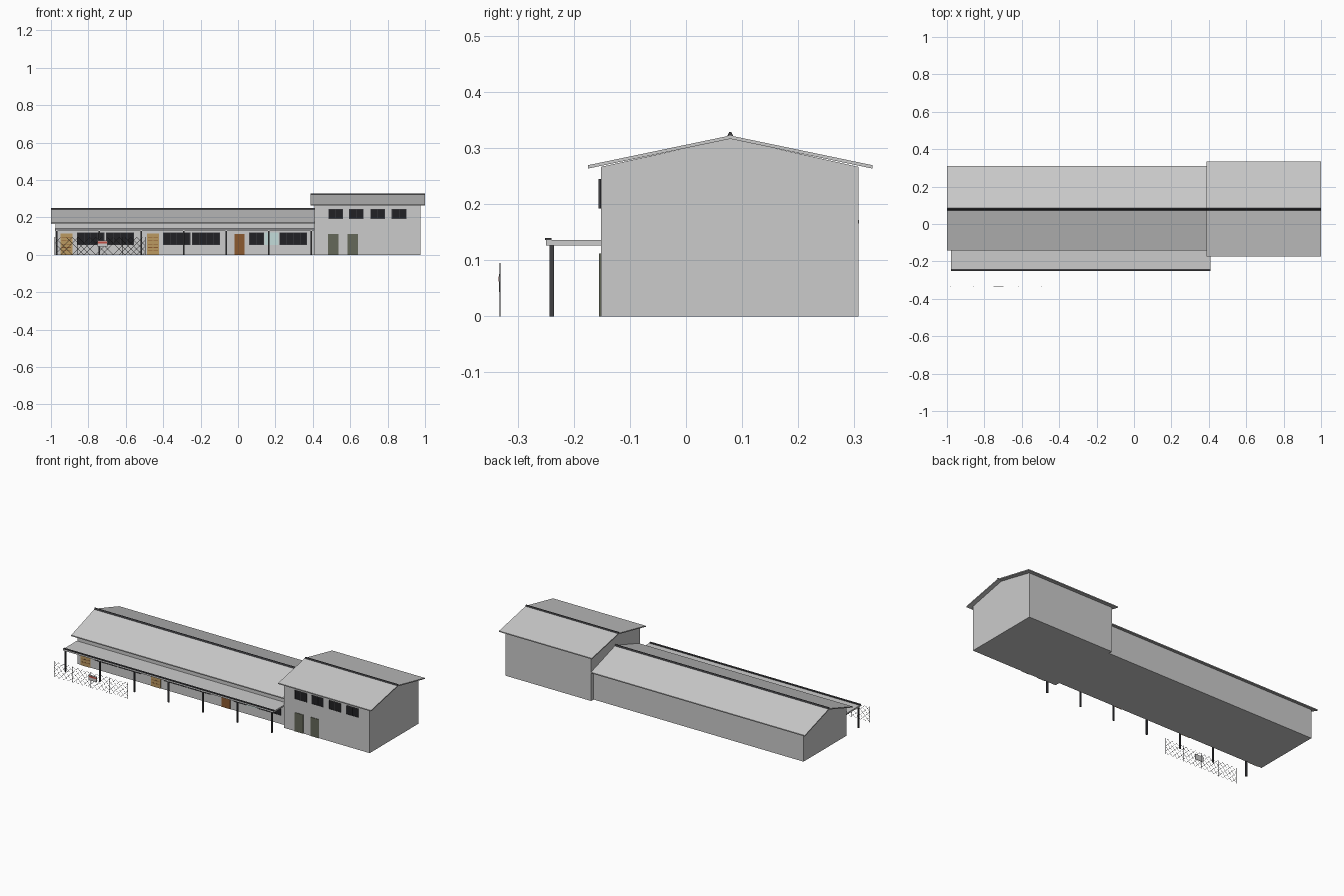
import bpy, bmesh

if "Cube" in bpy.data.objects:
    bpy.data.objects.remove(bpy.data.objects["Cube"])

def material(name, rgb):
    m = bpy.data.materials.new(name)
    m.diffuse_color = (*rgb, 1)
    m.use_nodes = True
    m.node_tree.nodes["Principled BSDF"].inputs["Base Color"].default_value = m.diffuse_color
    return m

DARK = material("dark_metal", (0.05, 0.05, 0.055))
GLASS = material("dark_glass", (0.015, 0.015, 0.018))
TAN = material("tan_wood", (0.50, 0.32, 0.12))
BROWN = material("brown_wood", (0.26, 0.10, 0.03))
OLIVE = material("olive_door", (0.13, 0.14, 0.10))
PALE = material("pale_glass", (0.55, 0.72, 0.70))
RED = material("red_paint", (0.55, 0.08, 0.06))

def finish(name, bm, mat=None):
    bmesh.ops.recalc_face_normals(bm, faces=bm.faces)
    me = bpy.data.meshes.new(name)
    bm.to_mesh(me)
    bm.free()
    ob = bpy.data.objects.new(name, me)
    bpy.context.collection.objects.link(ob)
    if mat:
        me.materials.append(mat)
    return ob

def boxes(name, items, mat=None):
    """One object from boxes given as (x0, x1, y0, y1, z0, z1)."""
    bm = bmesh.new()
    for x0, x1, y0, y1, z0, z1 in items:
        for v in bmesh.ops.create_cube(bm, size=1)["verts"]:
            v.co = ((x0 + x1) / 2 + v.co.x * (x1 - x0),
                    (y0 + y1) / 2 + v.co.y * (y1 - y0),
                    (z0 + z1) / 2 + v.co.z * (z1 - z0))
    return finish(name, bm, mat)

def prism(name, profile, x0, x1, mat=None):
    """Extrude a (y, z) profile along x."""
    bm = bmesh.new()
    f = bm.faces.new([bm.verts.new((x0, y, z)) for y, z in profile])
    ext = bmesh.ops.extrude_face_region(bm, geom=[f])["geom"]
    bmesh.ops.translate(bm, vec=(x1 - x0, 0, 0),
                        verts=[g for g in ext if isinstance(g, bmesh.types.BMVert)])
    return finish(name, bm, mat)

RIDGE = 0.079

def block(name, wx, wy, wall_z, gable_z, rx, ry, eave_z, top_z, t=0.006):
    """Gabled walls, roof slabs and ridge cap."""
    prism(name + "_walls", [(wy[0], 0), (wy[1], 0), (wy[1], wall_z),
                            (RIDGE, gable_z), (wy[0], wall_z)], *wx)
    prism(name + "_roof", [(ry[0], eave_z), (RIDGE, top_z), (ry[1], eave_z),
                           (ry[1], eave_z - t), (RIDGE, top_z - t), (ry[0], eave_z - t)], *rx)
    prism(name + "_ridge_cap", [(RIDGE - 0.006, top_z - 0.002), (RIDGE + 0.006, top_z - 0.002),
                                (RIDGE + 0.002, top_z + 0.006), (RIDGE - 0.002, top_z + 0.006)],
          *rx, DARK)

WALL, HALL = -0.122, -0.152
block("long_wing", (-0.975, 0.415), (WALL, 0.285), 0.172, 0.24,
      (-1.0, 0.41), (-0.143, 0.309), 0.172, 0.245)
block("tall_hall", (0.41, 0.975), (HALL, 0.308), 0.267, 0.318,
      (0.388, 1.0), (-0.175, 0.333), 0.270, 0.323)

def window(name, x0, x1, z0, z1, y, panes):
    """Dark pane with a raised frame and mullions."""
    boxes(name + "_glass", [(x0, x1, y - 0.002, y + 0.002, z0, z1)], GLASS)
    w, f = 0.003, (y - 0.004, y + 0.001)
    bars = [(x0, x1, *f, z0, z0 + w), (x0, x1, *f, z1 - w, z1)]
    for i in range(panes + 1):
        x = x0 + (x1 - x0 - w) * i / panes
        bars.append((x, x + w, *f, z0, z1))
    boxes(name + "_frame", bars, DARK)

# Hall windows and doors
for i, x in enumerate((0.483, 0.594, 0.708, 0.822)):
    window(f"hall_window_{i}", x, x + 0.078, 0.193, 0.245, HALL, 2)
for i, x in enumerate((0.482, 0.586)):
    boxes(f"hall_door_{i}", [(x, x + 0.056, HALL - 0.003, HALL + 0.002, 0, 0.112)], OLIVE)

# Wing windows
for i, x in enumerate((-0.86, -0.40)):
    window(f"wing_window_{i}", x, x + 0.145, 0.052, 0.12, WALL, 4)
    window(f"wing_window_{i}_right", x + 0.155, x + 0.305, 0.052, 0.12, WALL, 4)
window("wing_window_end_left", 0.06, 0.14, 0.052, 0.12, WALL, 2)
window("wing_window_end_right", 0.222, 0.37, 0.052, 0.12, WALL, 4)
boxes("pale_pane", [(0.143, 0.217, WALL - 0.003, WALL + 0.002, 0.052, 0.12)], PALE)

# Wing doors: two slatted tan doors and one brown door
for i, x in enumerate((-0.95, -0.487)):
    boxes(f"tan_door_{i}", [(x, x + 0.064, WALL - 0.003, WALL + 0.002, 0, 0.113)], TAN)
    boxes(f"tan_door_slats_{i}", [(x + 0.006 + 0.028 * c, x + 0.03 + 0.028 * c, WALL - 0.004, WALL,
                                   0.02 + r * 0.018, 0.023 + r * 0.018)
                                  for r in range(5) for c in range(2)], BROWN)
boxes("brown_door", [(-0.02, 0.036, WALL - 0.003, WALL + 0.002, 0, 0.112)], BROWN)

# Covered walkway
boxes("canopy_slab", [(-0.978, 0.41, -0.25, WALL + 0.002, 0.127, 0.136)])
boxes("canopy_gutter", [(-0.978, 0.41, -0.252, -0.24, 0.136, 0.140)], DARK)
boxes("canopy_posts", [(x - 0.004, x + 0.004, -0.244, -0.236, 0, 0.128)
                       for x in (-0.97 + 0.227 * i for i in range(7))], DARK)

# Chain link fence: diagonal wires clipped to the panel
FX0, FX1, FY, FH, STEP = -0.98, -0.495, -0.332, 0.094, 0.0313
cu = bpy.data.curves.new("fence_wires", "CURVE")
cu.dimensions = "3D"
cu.bevel_depth = 0.0007
cu.bevel_resolution = 0
for k in range(-3, 17):
    for s in (1, -1):
        a = FX0 + k * STEP
        lo, hi = max(a, FX0), min(a + FH, FX1)
        if hi - lo < 0.002:
            continue
        sp = cu.splines.new("POLY")
        sp.points.add(1)
        for p, x in zip(sp.points, (lo, hi)):
            p.co = (x, FY, x - a if s > 0 else FH - (x - a), 1)
cu.materials.append(DARK)
bpy.context.collection.objects.link(bpy.data.objects.new("fence_wires", cu))
boxes("fence_posts", [(x - 0.001, x + 0.001, FY - 0.001, FY + 0.001, 0, 0.095)
                      for x in (FX0 + (FX1 - FX0) * i / 4 for i in range(5))], DARK)

# Blank notice board on the fence
boxes("fence_sign", [(-0.752, -0.698, FY - 0.002, FY + 0.001, 0.044, 0.076)])
boxes("fence_sign_band", [(-0.75, -0.70, FY - 0.003, FY, 0.062, 0.071)], RED)
